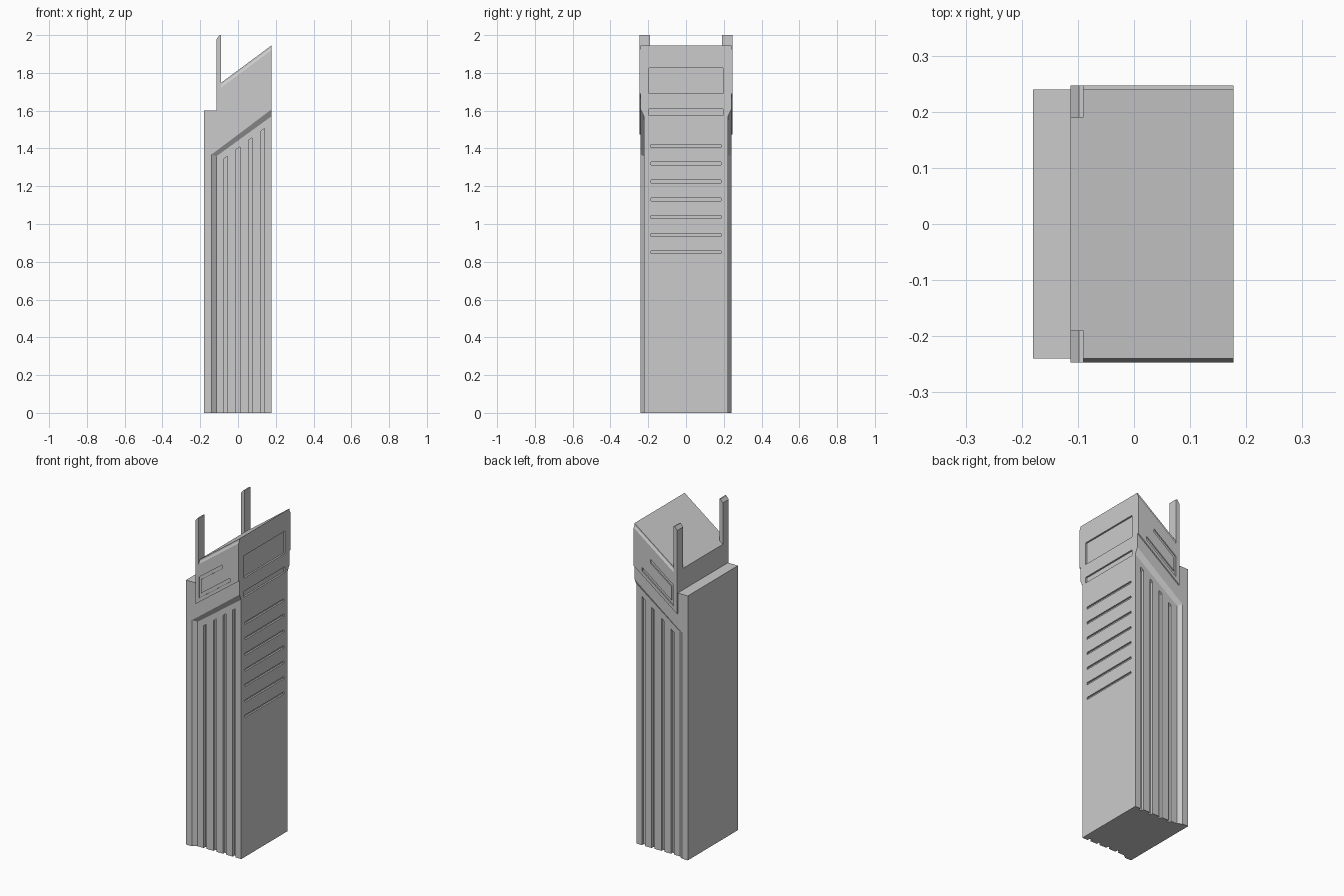
import bpy, bmesh

if "Cube" in bpy.data.objects:
    bpy.data.objects.remove(bpy.data.objects["Cube"])

R = 0.177      # right face
L = -0.113     # left edge of the crown


def loft(name, a, b):
    """Solid between two matching loops of 3D points."""
    bm = bmesh.new()
    va = [bm.verts.new(p) for p in a]
    vb = [bm.verts.new(p) for p in b]
    n = len(va)
    bm.faces.new(va)
    bm.faces.new(vb[::-1])
    for i in range(n):
        j = (i + 1) % n
        bm.faces.new((va[i], vb[i], vb[j], va[j]))
    bmesh.ops.recalc_face_normals(bm, faces=bm.faces)
    me = bpy.data.meshes.new(name)
    bm.to_mesh(me)
    bm.free()
    ob = bpy.data.objects.new(name, me)
    bpy.context.collection.objects.link(ob)
    return ob


def prism(name, xz, y0, y1):
    return loft(name, [(x, y0, z) for x, z in xz], [(x, y1, z) for x, z in xz])


def box(name, x0, x1, y0, y1, z0, z1):
    return prism(name, [(x0, z0), (x1, z0), (x1, z1), (x0, z1)], y0, y1)


def cut(target, cutter):
    m = target.modifiers.new("cut", 'BOOLEAN')
    m.operation = 'DIFFERENCE'
    m.solver = 'EXACT'
    m.object = cutter
    bpy.context.view_layer.objects.active = target
    bpy.ops.object.modifier_apply(modifier=m.name)
    bpy.data.objects.remove(cutter)


# tower body with slanted roof and lower rear block
body = prism("tower_body", [(-0.18, 0), (R, 0), (R, 1.945), (L, 1.73),
                            (L, 1.6), (-0.18, 1.6)], -0.24, 0.24)

for s in (-1, 1):
    # bevelled side recess (cutter carried past the base and right face)
    e = 0.1
    outer = [(-0.14, -e), (R + e, -e), (R + e, 1.607 + 0.075), (-0.14, 1.368)]
    inner = [(-0.115, -e), (R + e, -e), (R + e, 1.57 + 0.073), (-0.115, 1.358)]
    c = loft("cutter", [(x, s * 0.2401, z) for x, z in outer],
             [(x, s * 0.222, z) for x, z in inner])
    cut(body, c)
    # vertical flutes with slanted tops
    for i in range(4):
        x = -0.075 + 0.065 * i
        t = 1.345 + 0.0485 * i
        cut(body, prism("cutter", [(x, -e), (x + 0.02, -e), (x + 0.02, t + 0.015), (x, t)],
                        s * 0.205, s * 0.235))

# window panels and thin slots on the right face
slots = [(0.195, 1.69, 1.825), (0.195, 1.575, 1.61)]
slots += [(0.185, z - 0.007, z + 0.007) for z in (1.413, 1.32, 1.225, 1.13, 1.037, 0.942, 0.85)]
for hy, z0, z1 in slots:
    cut(body, box("cutter", R - 0.01, R + 0.05, -hy, hy, z0, z1))

for s, side in ((-1, "front"), (1, "back")):
    # raised crown plate, top edge bevelled
    lower = [(L, 1.475), (R, 1.69)]
    plate = loft(side + "_crown_plate",
                 [(x, s * 0.235, z) for x, z in lower + [(R, 1.945), (L, 1.73)]],
                 [(x, s * 0.247, z) for x, z in lower + [(R, 1.92), (L, 1.705)]])
    # bracket-shaped groove
    cut(plate, prism("cutter", [(-0.088, 1.518), (0.12, 1.672), (0.12, 1.694), (-0.076, 1.549),
                                (-0.076, 1.632), (0.066, 1.737), (0.066, 1.759), (-0.088, 1.645)],
                     s * 0.2402, s * 0.26))
    # upright prong with sloped tip
    prism(side + "_prong", [(L, 1.7), (-0.09, 1.7), (-0.09, 2.0), (-0.098, 2.0), (L, 1.98)],
          s * 0.19, s * 0.247)
